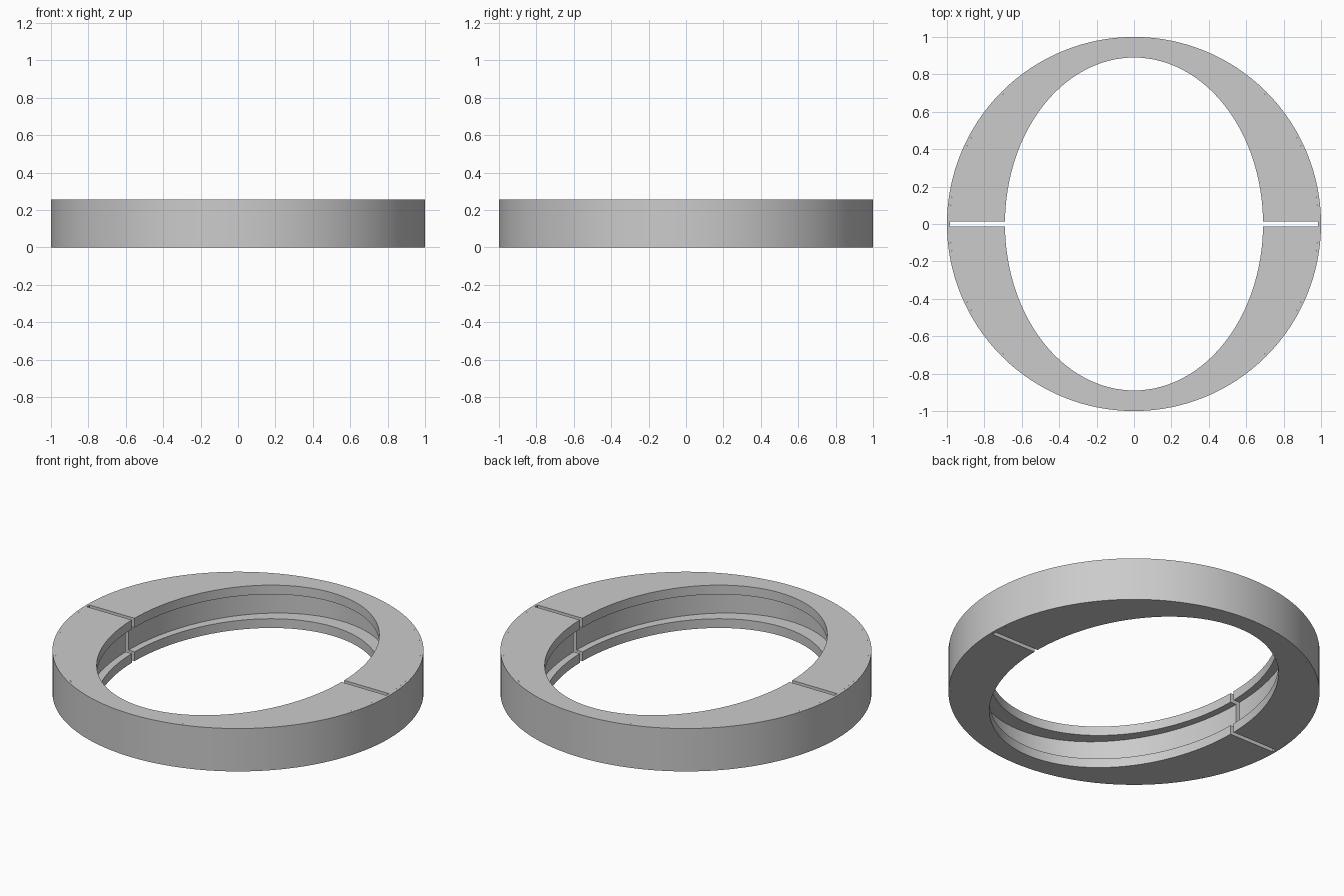
import bpy, bmesh, math

if "Cube" in bpy.data.objects:
    bpy.data.objects.remove(bpy.data.objects["Cube"], do_unlink=True)

HEIGHT = 0.255
LIP = 0.055           # thickness of the lips above and below the groove
GAP = 0.013           # half the slit between the two halves
SHELL = 0.985         # inner radius of the outer band

grey = bpy.data.materials.new("plain grey")
grey.use_nodes = True
grey.diffuse_color = (0.6, 0.6, 0.6, 1)
grey.node_tree.nodes["Principled BSDF"].inputs["Base Color"].default_value = (0.6, 0.6, 0.6, 1)


def sweep(name, profile, steps, gap=None, side=1):
    """Sweep a closed profile of (x radius, y radius, z) round the z axis.
    With a gap, sweep only the half ring beyond y = gap and cap its ends."""
    bm = bmesh.new()
    closed = gap is None
    sections = []
    for i in range(steps if closed else steps + 1):
        section = []
        for rx, ry, z in profile:
            if closed:
                a = 2 * math.pi * i / steps
            else:
                start = math.asin(gap / ry)
                a = start + (math.pi - 2 * start) * i / steps
            section.append(bm.verts.new((rx * math.cos(a), side * ry * math.sin(a), z)))
        sections.append(section)
    pairs = list(zip(sections, sections[1:]))
    if closed:
        pairs.append((sections[-1], sections[0]))
    n = len(profile)
    for s, t in pairs:
        for j in range(n):
            k = (j + 1) % n
            bm.faces.new((s[j], s[k], t[k], t[j]))
    if not closed:
        bm.faces.new(sections[0])
        bm.faces.new(sections[-1])
    bmesh.ops.recalc_face_normals(bm, faces=bm.faces)
    mesh = bpy.data.meshes.new(name)
    bm.to_mesh(mesh)
    bm.free()
    mesh.materials.append(grey)
    obj = bpy.data.objects.new(name, mesh)
    bpy.context.collection.objects.link(obj)
    bpy.ops.object.select_all(action='DESELECT')
    obj.select_set(True)
    bpy.context.view_layer.objects.active = obj
    bpy.ops.object.shade_smooth_by_angle(angle=math.radians(30))
    return obj


# Thin round outer band
sweep("outer_band", [(SHELL, SHELL, 0), (1, 1, 0), (1, 1, HEIGHT), (SHELL, SHELL, HEIGHT)], 128)

# Two half rings with an oval opening and a groove along its wall
hole, groove = (0.69, 0.89), (0.73, 0.975)
profile = [
    (SHELL, SHELL, 0), (SHELL, SHELL, HEIGHT),
    (*hole, HEIGHT), (*hole, HEIGHT - LIP),
    (*groove, HEIGHT - LIP), (*groove, LIP),
    (*hole, LIP), (*hole, 0),
]
for name, side in (("back_half_ring", 1), ("front_half_ring", -1)):
    sweep(name, profile, 64, GAP, side)
